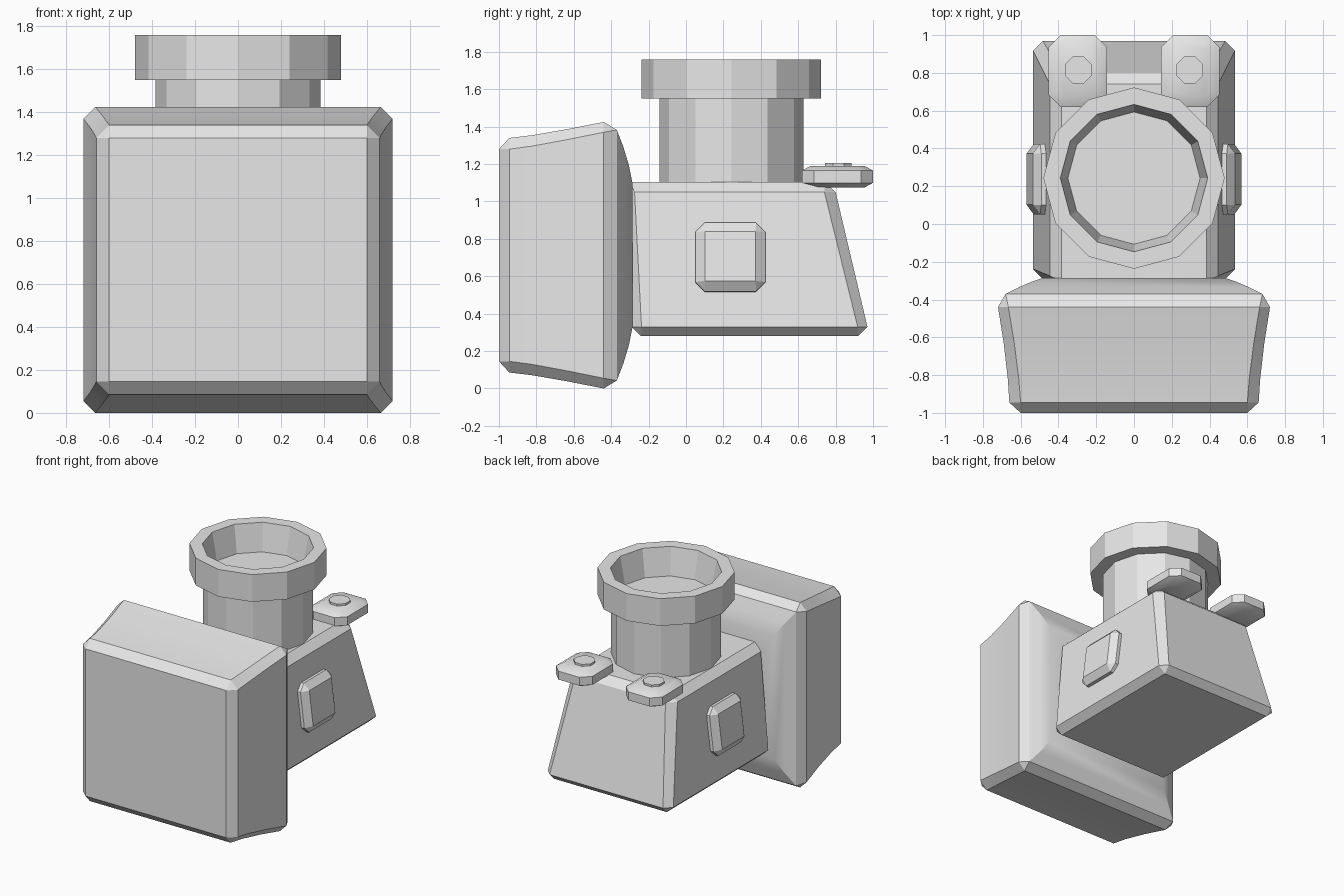
import bpy
import bmesh
import math

old = bpy.data.objects.get("Cube")
if old:
    bpy.data.objects.remove(old, do_unlink=True)

# One plain grey for everything
GREY = (0.8, 0.8, 0.8, 1.0)
grey = bpy.data.materials.new("plain_grey")
grey.use_nodes = True
grey.diffuse_color = GREY
grey.node_tree.nodes["Principled BSDF"].inputs["Base Color"].default_value = GREY


def chamfer_rect(u0, u1, v0, v1, c):
    """Rectangle with cut corners, as eight points."""
    return [(u0 + c, v0), (u1 - c, v0), (u1, v0 + c), (u1, v1 - c),
            (u1 - c, v1), (u0 + c, v1), (u0, v1 - c), (u0, v0 + c)]


def circle(r, sides, turn=0.0):
    steps = [turn + math.tau * i / sides for i in range(sides)]
    return [(r * math.cos(a), r * math.sin(a)) for a in steps]


def loft(name, sections, place, smooth_angle=None):
    """Skin a list of (outline, height) sections and cap both ends."""
    bm = bmesh.new()
    rings = [[bm.verts.new(place(u, v, w)) for u, v in outline]
             for outline, w in sections]
    n = len(rings[0])
    for a, b in zip(rings, rings[1:]):
        for i in range(n):
            j = (i + 1) % n
            bm.faces.new((a[i], a[j], b[j], b[i]))
    bm.faces.new(rings[0])
    bm.faces.new(rings[-1])
    bmesh.ops.remove_doubles(bm, verts=bm.verts, dist=0.0005)
    bmesh.ops.recalc_face_normals(bm, faces=bm.faces)
    mesh = bpy.data.meshes.new(name)
    bm.to_mesh(mesh)
    bm.free()
    mesh.materials.append(grey)
    obj = bpy.data.objects.new(name, mesh)
    bpy.context.collection.objects.link(obj)
    if smooth_angle:
        bpy.ops.object.select_all(action='DESELECT')
        obj.select_set(True)
        bpy.context.view_layer.objects.active = obj
        bpy.ops.object.shade_smooth_by_angle(angle=math.radians(smooth_angle))
    return obj


# Front block: flares backwards, then curves in to the body
# (half width, half height, corner cut, y)
block = [(0.60, 0.567, 0, -1.0), (0.66, 0.627, 0.06, -0.945),
         (0.668, 0.642, 0.058, -0.82), (0.69, 0.675, 0.056, -0.63),
         (0.72, 0.7125, 0.055, -0.44), (0.68, 0.67, 0, -0.37),
         (0.61, 0.58, 0, -0.335), (0.54, 0.48, 0, -0.305),
         (0.48, 0.38, 0, -0.285)]
loft("front_block",
     [(chamfer_rect(-x, x, -z, z, c), y) for x, z, c, y in block],
     lambda u, v, w: (u, w, v + 0.7125), 25)

# Body: bevelled box with leaning sides and back
# (half width, front y, back y, corner cut, z)
body = [(0.48, -0.24, 0.92, 0, 0.28), (0.535, -0.29, 0.97, 0.052, 0.33),
        (0.445, -0.335, 0.80, 0.06, 1.05), (0.385, -0.30, 0.74, 0, 1.105)]
loft("body",
     [(chamfer_rect(-x, x, y0, y1, c), z) for x, y0, y1, c, z in body],
     lambda u, v, w: (u, v, w))

# Neck with a wide hollow rim
profile = [(0.385, 1.06), (0.385, 1.55), (0.48, 1.55),
           (0.48, 1.76), (0.39, 1.76), (0.35, 1.55)]
loft("neck_and_rim", [(circle(r, 12), z) for r, z in profile],
     lambda u, v, w: (u, v + 0.243, w))

LEAN = math.atan2(0.09, 0.72)
for side, s in (("left", 1), ("right", -1)):
    # Rear pad with a small round cap
    pad = [(0.045, 1.075), (0, 1.10), (0, 1.165), (0.045, 1.19)]
    loft(side + "_rear_pad",
         [(chamfer_rect(-0.155 + d, 0.155 - d, -0.19 + d, 0.19 - d, 0.065 - d / 2), z)
          for d, z in pad],
         lambda u, v, w: (s * (0.298 + u), 0.81 + v, w), 40)
    cap = circle(0.077, 8, math.pi / 8)
    loft(side + "_pad_cap", [(cap, 1.17), (cap, 1.205)],
         lambda u, v, w: (s * (0.295 + u), 0.815 + v, w))

    # Side button, tilted with the wall
    button = [(0, -0.04), (0, 0.025), (0.052, 0.064)]
    loft(side + "_side_button",
         [(chamfer_rect(-0.187 + d, 0.187 - d, -0.185 + d, 0.185 - d, 0.05 - d * 0.96), h)
          for d, h in button],
         lambda u, v, w: (s * (0.489 + w * math.cos(LEAN) - v * math.sin(LEAN)),
                          0.237 + u,
                          0.70 + v * math.cos(LEAN) + w * math.sin(LEAN)))
